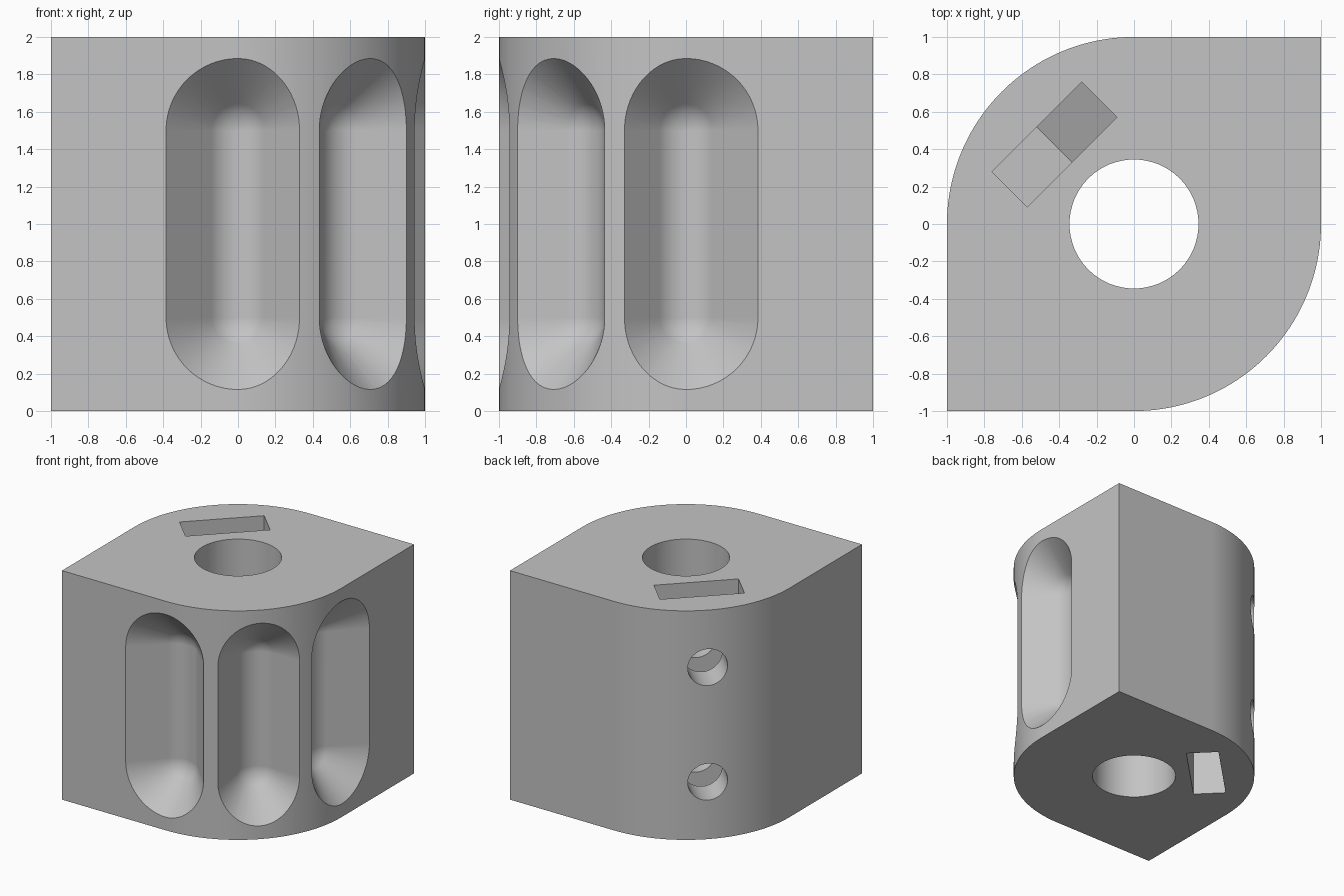
import bpy, bmesh
from math import sin, cos, pi, radians
from mathutils import Matrix, Vector

cube = bpy.data.objects.get("Cube")
if cube:
    bpy.data.objects.remove(cube, do_unlink=True)

grey = bpy.data.materials.new("plain grey")
grey.use_nodes = True
grey.diffuse_color = (0.55, 0.55, 0.55, 1)
grey.node_tree.nodes["Principled BSDF"].inputs["Base Color"].default_value = grey.diffuse_color


def make_object(name, bm, turn=0):
    """Turn the mesh about the upright axis and wrap it in an object."""
    bmesh.ops.rotate(bm, verts=bm.verts, cent=(0, 0, 0),
                     matrix=Matrix.Rotation(radians(turn), 3, 'Z'))
    bmesh.ops.recalc_face_normals(bm, faces=bm.faces)
    mesh = bpy.data.meshes.new(name)
    bm.to_mesh(mesh)
    bm.free()
    mesh.materials.append(grey)
    obj = bpy.data.objects.new(name, mesh)
    bpy.context.collection.objects.link(obj)
    return obj


def prism(name, points, offset, turn=0):
    """Extrude a flat outline by an offset."""
    bm = bmesh.new()
    face = bm.faces.new([bm.verts.new(p) for p in points])
    new = bmesh.ops.extrude_face_region(bm, geom=[face], use_keep_orig=True)
    moved = [v for v in new["geom"] if isinstance(v, bmesh.types.BMVert)]
    bmesh.ops.translate(bm, verts=moved, vec=Vector(offset))
    return make_object(name, bm, turn)


def circle(radius, place, count=64):
    return [place(radius * cos(2 * pi * i / count), radius * sin(2 * pi * i / count))
            for i in range(count)]


def grip_cutter(turn):
    """Long 45 degree groove with a rounded nose and conical ends."""
    nose, centre, outer = 0.2, 0.898, 1.06
    rings = [(nose * sin(t), centre - nose * cos(t))
             for t in [radians(7.5 * i) for i in range(7)]]
    rings.append((outer - 0.615, outer))
    bm = bmesh.new()
    for z in (0.5, 1.5):
        for radius, depth in rings:
            for p in circle(radius, lambda u, v: (u, -depth, z + v), 64):
                bm.verts.new(p)
    bmesh.ops.remove_doubles(bm, verts=bm.verts, dist=1e-5)
    hull = bmesh.ops.convex_hull(bm, input=bm.verts)
    inside = {g for g in hull["geom_interior"] if isinstance(g, bmesh.types.BMVert)}
    bmesh.ops.delete(bm, geom=list(inside), context='VERTS')
    bmesh.ops.dissolve_limit(bm, angle_limit=0.002, verts=bm.verts, edges=bm.edges)
    return make_object("grip_cutter", bm, turn)


# Body: square with two opposite corners fully rounded
steps = 40
arc = [(sin(pi / 2 * i / steps), -cos(pi / 2 * i / steps), 0) for i in range(steps + 1)]
outline = arc + [(1, 1, 0)] + [(-x, -y, 0) for x, y, z in arc] + [(-1, -1, 0)]
body = prism("knob_body", outline, (0, 0, 2))

# Central bore
cutters = [prism("bore_cutter", circle(0.345, lambda u, v: (u, v, -0.1)), (0, 0, 2.2))]

# Finger grooves around the front right corner
cutters += [grip_cutter(turn) for turn in (0, 45, 90)]

# Nut slots with pointed ends, opening at the top and the bottom
slot = [(-0.34, 2.1), (0.34, 2.1), (0.34, 1.304), (0, 1.107), (-0.34, 1.304)]
for flip in (False, True):
    points = [(x, 0.467, 2 - z if flip else z) for x, z in slot]
    cutters.append(prism("nut_slot_cutter", points, (0, 0.268, 0), 45))

# Screw holes from the rounded corner to the bore
for z in (0.5, 1.5):
    points = circle(0.16, lambda u, v: (u, 0.2, z + v), 40)
    cutters.append(prism("screw_hole_cutter", points, (0, 1, 0), 45))

# Cut everything out of the body
bpy.ops.object.select_all(action='DESELECT')
bpy.context.view_layer.objects.active = body
body.select_set(True)
for cutter in cutters:
    cutter.hide_render = True
    mod = body.modifiers.new("cut", 'BOOLEAN')
    mod.operation = 'DIFFERENCE'
    mod.solver = 'EXACT'
    mod.object = cutter
    bpy.ops.object.modifier_apply(modifier=mod.name)
    bpy.data.objects.remove(cutter, do_unlink=True)

# Smooth curves with crisp edges
bpy.ops.object.shade_smooth_by_angle(angle=radians(25))
weighted = body.modifiers.new("even shading", 'WEIGHTED_NORMAL')
weighted.keep_sharp = True
